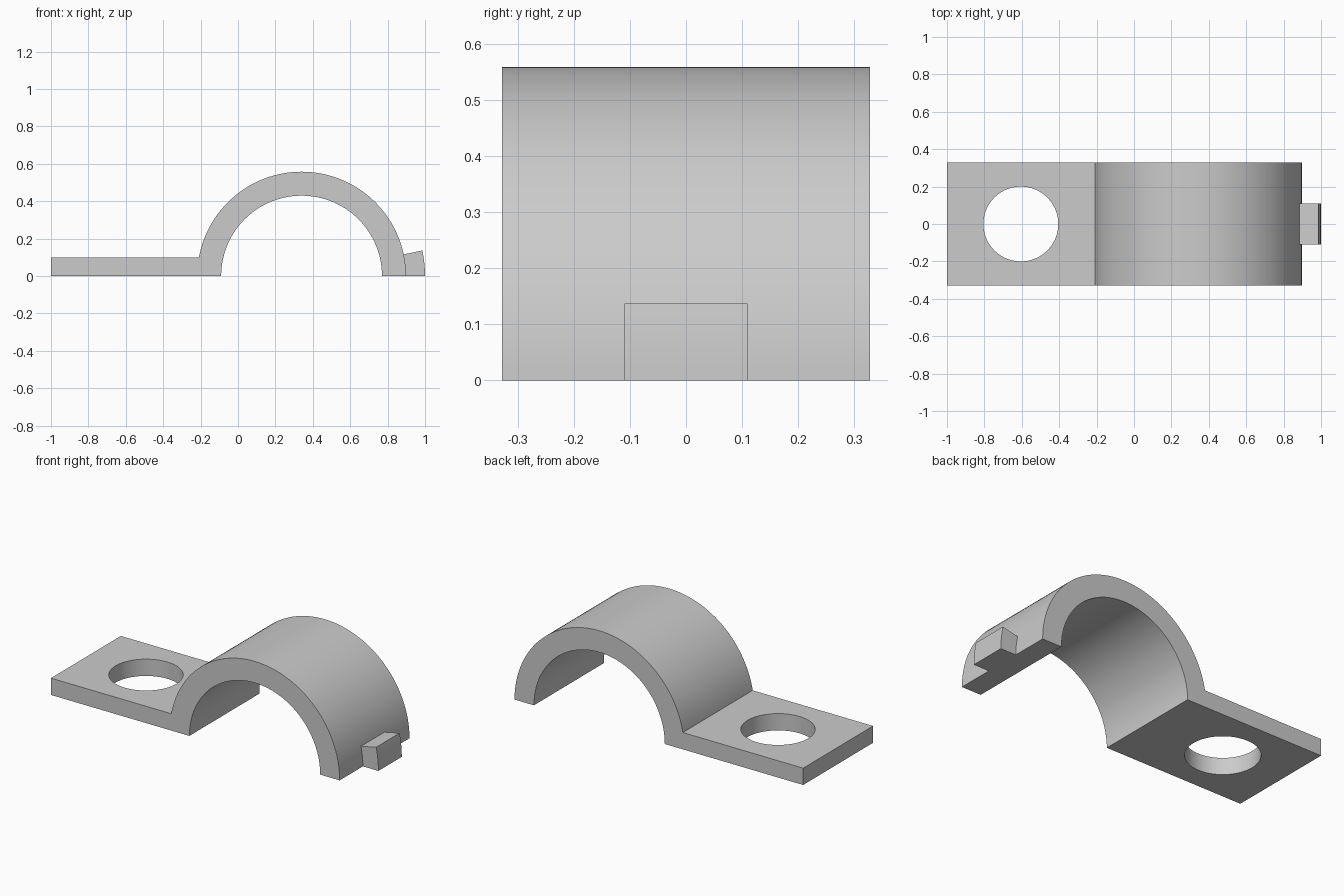
import bpy
import bmesh
from math import cos, sin, radians

cube = bpy.data.objects.get("Cube")
if cube:
    bpy.data.objects.remove(cube, do_unlink=True)

CENTRE_X = 0.34
INNER, OUTER, TAB_OUTER = 0.43, 0.558, 0.66
HALF_WIDTH, TAB_HALF_WIDTH = 0.328, 0.11
PLATE_TOP = 0.1

grey = bpy.data.materials.new("grey")
grey.use_nodes = True
colour = (0.6, 0.6, 0.6, 1)
grey.diffuse_color = colour
grey.node_tree.nodes["Principled BSDF"].inputs["Base Color"].default_value = colour


def arc(radius, start, end, step=3):
    """Points (x, z) along an arc about the saddle axis, in degrees."""
    count = round(abs(end - start) / step)
    angles = [radians(start + (end - start) * i / count) for i in range(count + 1)]
    return [(CENTRE_X + radius * cos(a), radius * sin(a)) for a in angles]


def extrude_profile(name, profile, half_width):
    """Extrude an x-z outline symmetrically along y."""
    bm = bmesh.new()
    face = bm.faces.new([bm.verts.new((x, -half_width, z)) for x, z in profile])
    new = bmesh.ops.extrude_face_region(bm, geom=[face])["geom"]
    verts = [v for v in new if isinstance(v, bmesh.types.BMVert)]
    bmesh.ops.translate(bm, verts=verts, vec=(0, 2 * half_width, 0))
    bmesh.ops.recalc_face_normals(bm, faces=bm.faces)
    mesh = bpy.data.meshes.new(name)
    bm.to_mesh(mesh)
    bm.free()
    mesh.materials.append(grey)
    obj = bpy.data.objects.new(name, mesh)
    bpy.context.collection.objects.link(obj)
    return obj


def activate(obj):
    bpy.ops.object.select_all(action="DESELECT")
    obj.select_set(True)
    bpy.context.view_layer.objects.active = obj


# Strap: half-round saddle running into a flat mounting plate
outer_arc = [p for p in arc(OUTER, 0, 180) if p[0] > CENTRE_X or p[1] > PLATE_TOP]
join_x = CENTRE_X - (OUTER ** 2 - PLATE_TOP ** 2) ** 0.5
plate = [(join_x, PLATE_TOP), (-1, PLATE_TOP), (-1, 0)]
strap = extrude_profile("clamp_strap", outer_arc + plate + arc(INNER, 180, 0), HALF_WIDTH)

# Screw hole through the plate
bpy.ops.mesh.primitive_cylinder_add(vertices=96, radius=0.2, depth=0.5,
                                    location=(-0.605, 0, 0.05))
cutter = bpy.context.object
cutter.name = "hole_cutter"
cutter.hide_render = True
cutter.data.materials.append(grey)
cut = strap.modifiers.new("screw_hole", "BOOLEAN")
cut.operation = "DIFFERENCE"
cut.solver = "EXACT"
cut.object = cutter
activate(strap)
bpy.ops.object.modifier_apply(modifier=cut.name)
bpy.data.objects.remove(cutter, do_unlink=True)

# Small locking tab on the free end of the saddle
tab = extrude_profile("locking_tab", arc(OUTER, 12, 0) + arc(TAB_OUTER, 0, 12),
                      TAB_HALF_WIDTH)

for part in (strap, tab):
    activate(part)
    bpy.ops.object.shade_smooth_by_angle(angle=radians(30))
